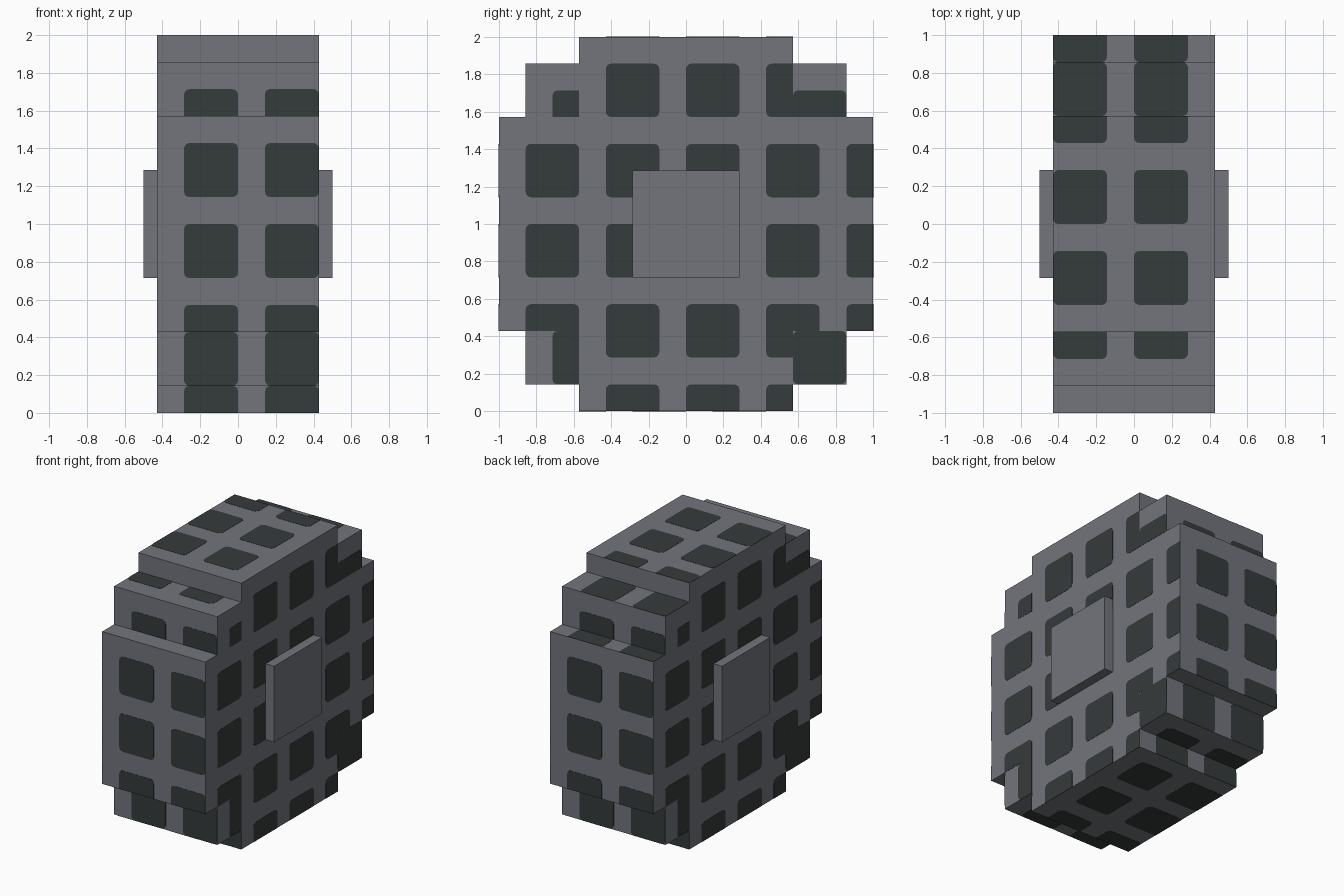
import bpy, bmesh, math
from mathutils import Vector

cube = bpy.data.objects.get("Cube")
if cube:
    bpy.data.objects.remove(cube, do_unlink=True)

U = 1 / 7                 # one module; the wheel is 14 modules tall
CENTRE = Vector((0, 0, 1))
HALF_W = 3                # half width in modules
LIFT = 0.0015             # how far the dark plates stand proud


def material(name, rgb):
    m = bpy.data.materials.new(name)
    m.use_nodes = True
    m.diffuse_color = (*rgb, 1)
    bsdf = m.node_tree.nodes["Principled BSDF"]
    bsdf.inputs["Base Color"].default_value = (*rgb, 1)
    bsdf.inputs["Roughness"].default_value = 0.9
    return m


GREY = material("slate grey", (0.168, 0.177, 0.202))
DARK = material("dark green grey", (0.036, 0.043, 0.043))


def finish(bm, name, mat):
    bmesh.ops.recalc_face_normals(bm, faces=bm.faces)
    mesh = bpy.data.meshes.new(name)
    bm.to_mesh(mesh)
    bm.free()
    mesh.materials.append(mat)
    ob = bpy.data.objects.new(name, mesh)
    bpy.context.collection.objects.link(ob)
    return ob


def extrude(bm, points, offset):
    """Solid made from a flat outline pushed along an offset."""
    face = bm.faces.new([bm.verts.new(p) for p in points])
    new = bmesh.ops.extrude_face_region(bm, geom=[face], use_keep_orig=True)["geom"]
    bmesh.ops.translate(bm, vec=offset, verts=[g for g in new if isinstance(g, bmesh.types.BMVert)])


# Stepped wheel body: one quarter of the outline, mirrored round
quarter = [(7, 4), (6, 4), (6, 6), (4, 6), (4, 7)]
outline = (quarter + [(-y, z) for y, z in reversed(quarter)]
           + [(-y, -z) for y, z in quarter] + [(y, -z) for y, z in reversed(quarter)])
bm = bmesh.new()
extrude(bm, [CENTRE + Vector((-HALF_W, y, z)) * U for y, z in outline], Vector((2 * HALF_W * U, 0, 0)))
finish(bm, "wheel_body", GREY)

# Square hub on both sides
bm = bmesh.new()
extrude(bm, [CENTRE + Vector((-3.5, y, z)) * U for y, z in ((-2, -2), (2, -2), (2, 2), (-2, 2))],
        Vector((7 * U, 0, 0)))
finish(bm, "hub", GREY)


def rounded_square(u, v, window, r=0.2):
    """Two-module square with rounded corners, cut off at the window."""
    u0, u1, v0, v1 = window
    pts = []
    for k, (cx, cy) in enumerate(((2 - r, 2 - r), (r, 2 - r), (r, r), (2 - r, r))):
        for s in range(4):
            a = math.pi / 2 * (k + s / 3)
            p = (round(min(max(u + cx + r * math.cos(a), u0), u1), 5),
                 round(min(max(v + cy + r * math.sin(a), v0), v1), 5))
            if p not in pts:
                pts.append(p)
    return pts


def add_plates(bm, u_dir, v_dir, n_dir, depth, hu, hv, windows):
    """Regular dark squares on a face, kept only inside the exposed windows."""
    u_dir, v_dir, n_dir = Vector(u_dir), Vector(v_dir), Vector(n_dir)
    base = CENTRE + n_dir * (depth * U - LIFT)
    for w in windows:
        for u in range(-hu + 1, hu, 3):
            for v in range(-hv + 1, hv, 3):
                if u >= w[1] or u + 2 <= w[0] or v >= w[3] or v + 2 <= w[2]:
                    continue
                pts = rounded_square(u, v, w)
                extrude(bm, [base + (u_dir * a + v_dir * b) * U for a, b in pts], n_dir * 2 * LIFT)


# Three nested blocks (half depth, half height) and the bands each one exposes
BLOCKS = [(4, 7), (6, 6), (7, 4)]
SIDE_WINDOWS = [
    [(-4, 4, -7, 7)],
    [(a, a + 2, b, b + 2) for a in (-6, 4) for b in (-6, 4)],
    [(-7, -4, -4, 4), (4, 7, -4, 4)],
]


def bands(i):
    """Exposed strips of the i-th widest tread, counted from the outermost."""
    lo_hi = [[(-4, 4)], [(-6, -4), (4, 6)], [(-7, -6), (6, 7)]][i]
    return [(-HALF_W, HALF_W, lo, hi) for lo, hi in lo_hi]


X, Y, Z = (1, 0, 0), (0, 1, 0), (0, 0, 1)
NX, NY, NZ = (-1, 0, 0), (0, -1, 0), (0, 0, -1)

# Side faces
for name, u_dir, n_dir in (("left_side_plates", Y, X), ("right_side_plates", NY, NX)):
    bm = bmesh.new()
    for (hy, hz), windows in zip(BLOCKS, SIDE_WINDOWS):
        add_plates(bm, u_dir, NZ, n_dir, HALF_W, hy, hz, windows)
    finish(bm, name, DARK)

# Front and back treads
for name, u_dir, n_dir in (("front_tread_plates", X, NY), ("back_tread_plates", NX, Y)):
    bm = bmesh.new()
    for i, (hy, hz) in enumerate(reversed(BLOCKS)):
        add_plates(bm, u_dir, NZ, n_dir, hy, HALF_W, hz, bands(i))
    finish(bm, name, DARK)

# Top and bottom treads
for name, v_dir, n_dir in (("top_tread_plates", Y, Z), ("bottom_tread_plates", NY, NZ)):
    bm = bmesh.new()
    for i, (hy, hz) in enumerate(BLOCKS):
        add_plates(bm, NX, v_dir, n_dir, hz, HALF_W, hy, bands(i))
    finish(bm, name, DARK)
